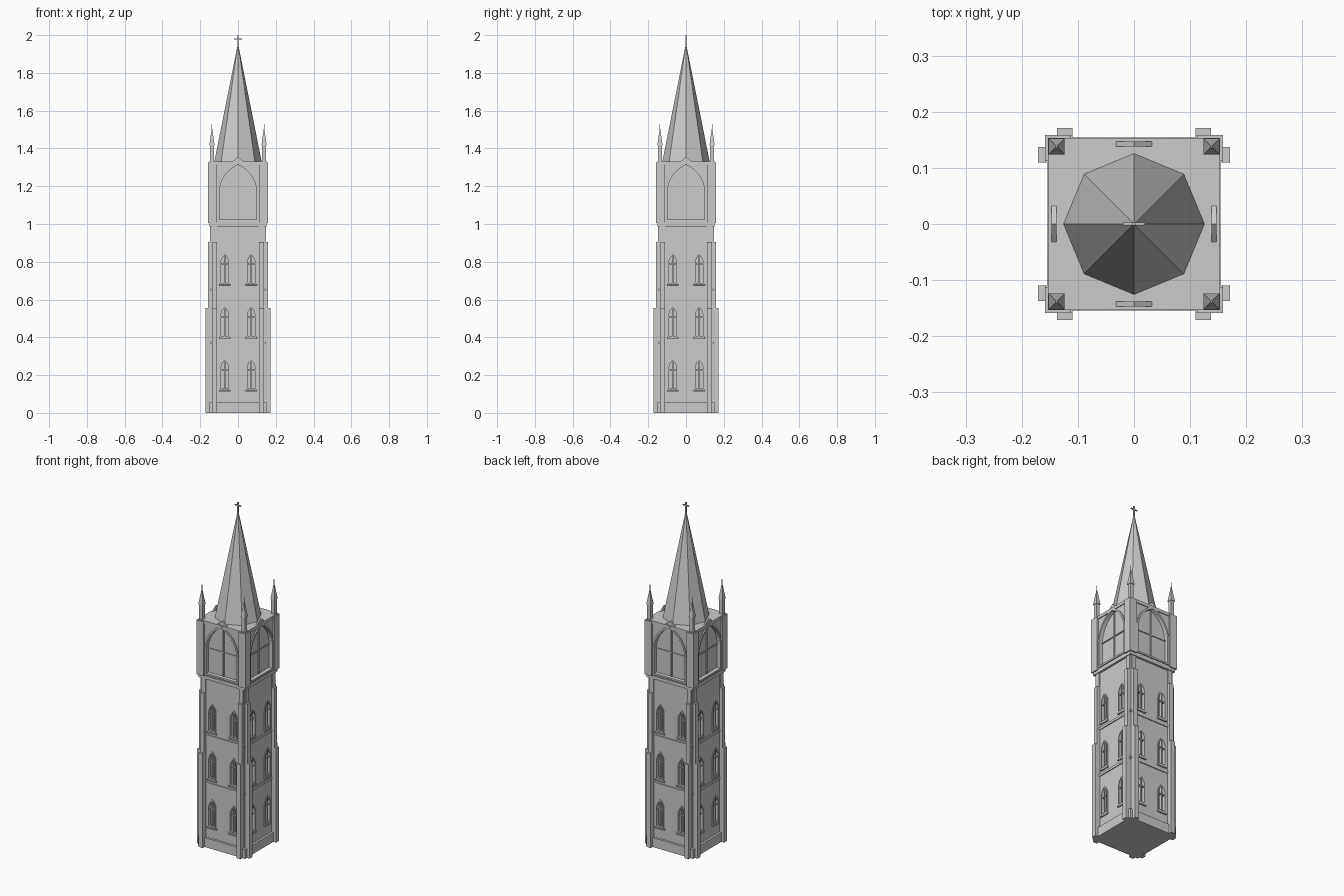
import bpy, bmesh, math
from mathutils import Matrix, Vector

if "Cube" in bpy.data.objects:
    bpy.data.objects.remove(bpy.data.objects["Cube"])


def finish(name, bm, turns=1):
    """Repeat the geometry around z and turn it into an object."""
    base = list(bm.verts) + list(bm.edges) + list(bm.faces)
    for k in range(1, turns):
        new = bmesh.ops.duplicate(bm, geom=base)["geom"]
        verts = [g for g in new if isinstance(g, bmesh.types.BMVert)]
        bmesh.ops.rotate(bm, verts=verts, cent=(0, 0, 0),
                         matrix=Matrix.Rotation(k * math.tau / turns, 3, 'Z'))
    bmesh.ops.recalc_face_normals(bm, faces=bm.faces)
    me = bpy.data.meshes.new(name)
    bm.to_mesh(me)
    bm.free()
    ob = bpy.data.objects.new(name, me)
    bpy.context.collection.objects.link(ob)
    return ob


def box(bm, x0, x1, y0, y1, z0, z1):
    m = Matrix.LocRotScale(Vector((x0 + x1, y0 + y1, z0 + z1)) / 2, None,
                           Vector((abs(x1 - x0), abs(y1 - y0), abs(z1 - z0))))
    bmesh.ops.create_cube(bm, size=1, matrix=m)


def block(name, h, z0, z1):
    bm = bmesh.new()
    box(bm, -h, h, -h, h, z0, z1)
    return finish(name, bm)


def arch(cx, w, z0, spring, rise, n=8):
    """Pointed arch outline in x, z: bottom left, over the top, bottom right."""
    r = (w * w + rise * rise) / (2 * w)
    end = math.atan2(rise, r - w)
    right = [(w - r + r * math.cos(end * i / n), spring + r * math.sin(end * i / n))
             for i in range(n)]
    pts = [(-w, z0)] + [(-x, z) for x, z in right] + [(0, spring + rise)]
    pts += right[::-1] + [(w, z0)]
    return [(cx + x, z) for x, z in pts]


def prism(bm, pts, y0, y1):
    a = [bm.verts.new((x, y0, z)) for x, z in pts]
    b = [bm.verts.new((x, y1, z)) for x, z in pts]
    bm.faces.new(a)
    bm.faces.new(b[::-1])
    for i in range(len(a)):
        j = (i + 1) % len(a)
        bm.faces.new((a[i], b[i], b[j], a[j]))


def frame(bm, outer, inner, y0, y1):
    """Closed band between two outlines with equal point counts."""
    loops = [[bm.verts.new((x, y, z)) for x, z in p]
             for p, y in ((outer, y0), (inner, y0), (inner, y1), (outer, y1))]
    n = len(outer)
    for k in range(4):
        p, q = loops[k], loops[(k + 1) % 4]
        for i in range(n):
            j = (i + 1) % n
            bm.faces.new((p[i], p[j], q[j], q[i]))


def cut(target, cutter):
    mod = target.modifiers.new("recesses", 'BOOLEAN')
    mod.operation = 'DIFFERENCE'
    mod.solver = 'EXACT'
    mod.object = cutter
    cutter.hide_render = True
    cutter.hide_viewport = True


B = 0.14            # shaft half width
SILLS = (0.12, 0.40, 0.68)
WIN_X = (-0.07, 0.07)

# Shaft, plinth, string courses and the ledge under the belfry
shaft = block("shaft", B, 0, 1.0)
block("plinth", 0.153, 0, 0.055)
for i, z in enumerate((0.365, 0.645)):
    block(f"string_course_{i + 1}", B + 0.005, z, z + 0.014)
block("belfry_ledge", 0.152, 0.988, 1.008)

# Stepped buttress pairs at the corners
bm = bmesh.new()
for s in (-1, 1):
    for z0, z1, d in ((0, 0.555, 0.171), (0.555, 0.905, 0.159), (0.905, 0.99, 0.147)):
        box(bm, s * 0.11, s * 0.137, -d, -0.12, z0, z1)
finish("buttresses", bm, 4)

# Shaft windows: recess, hooded frame, mullion and sloping sill
cutter, frames, mullions, sills = (bmesh.new() for _ in range(4))
for z in SILLS:
    for cx in WIN_X:
        inner = arch(cx, 0.02, z + 0.008, z + 0.115, 0.042)
        prism(cutter, inner, -0.16, -B + 0.014)
        frame(frames, arch(cx, 0.026, z, z + 0.115, 0.052), inner, -B - 0.005, -B + 0.004)
        box(mullions, cx - 0.0025, cx + 0.0025, -B - 0.001, -B + 0.016, z, z + 0.152)
        box(mullions, cx - 0.021, cx + 0.021, -B - 0.0005, -B + 0.016, z + 0.105, z + 0.11)
        box(sills, cx - 0.03, cx + 0.03, -B - 0.008, -B + 0.004, z - 0.008, z + 0.004)
for v in sills.verts:
    if v.co.y < -B and any(abs(v.co.z - z - 0.004) < 1e-4 for z in SILLS):
        v.co.z -= 0.006
cut(shaft, finish("window_cutter", cutter, 4))
finish("window_frames", frames, 4)
finish("window_mullions", mullions, 4)
finish("window_sills", sills, 4)

# Belfry with large arched openings
belfry = block("belfry", 0.148, 1.005, 1.325)
inner = arch(0, 0.099, 1.025, 1.165, 0.148, 12)
outer = arch(0, 0.109, 1.015, 1.165, 0.160, 12)
bm = bmesh.new()
prism(bm, inner, -0.17, -0.132)
cut(belfry, finish("belfry_cutter", bm, 4))
bm = bmesh.new()
frame(bm, outer, inner, -0.154, -0.14)
finish("belfry_arches", bm, 4)
bm = bmesh.new()
box(bm, -0.003, 0.003, -0.138, -0.13, 1.02, 1.31)
box(bm, -0.1, 0.1, -0.137, -0.13, 1.162, 1.168)
finish("belfry_mullions", bm, 4)

# Belfry corner posts and top slab
bm = bmesh.new()
box(bm, 0.113, 0.159, -0.159, -0.113, 1.005, 1.325)
finish("belfry_corner_posts", bm, 4)
block("top_slab", 0.153, 1.312, 1.33)

# Small gables along the parapet
bm = bmesh.new()
prism(bm, [(-0.035, 1.328), (0.035, 1.328), (0, 1.356)], -0.147, -0.138)
finish("gablets", bm, 4)

# Corner pinnacles: shaft, pyramid cap and finial
bm = bmesh.new()
c = 0.138
box(bm, c - 0.011, c + 0.011, -c - 0.011, -c + 0.011, 1.328, 1.42)
bmesh.ops.create_cone(bm, cap_ends=True, segments=4, radius1=0.014 * math.sqrt(2),
                      radius2=0, depth=0.1,
                      matrix=Matrix.Translation((c, -c, 1.465)) @ Matrix.Rotation(math.pi / 4, 4, 'Z'))
box(bm, c - 0.0015, c + 0.0015, -c - 0.0015, -c + 0.0015, 1.50, 1.53)
finish("pinnacles", bm, 4)

# Octagonal spire
bm = bmesh.new()
bmesh.ops.create_cone(bm, cap_ends=True, segments=8, radius1=0.126, radius2=0.001,
                      depth=0.625, matrix=Matrix.Translation((0, 0, 1.6405)))
finish("spire", bm)

# Cross on the tip
bm = bmesh.new()
box(bm, -0.003, 0.003, -0.003, 0.003, 1.94, 2.0)
box(bm, -0.02, 0.02, -0.0028, 0.0028, 1.977, 1.983)
finish("cross", bm)
